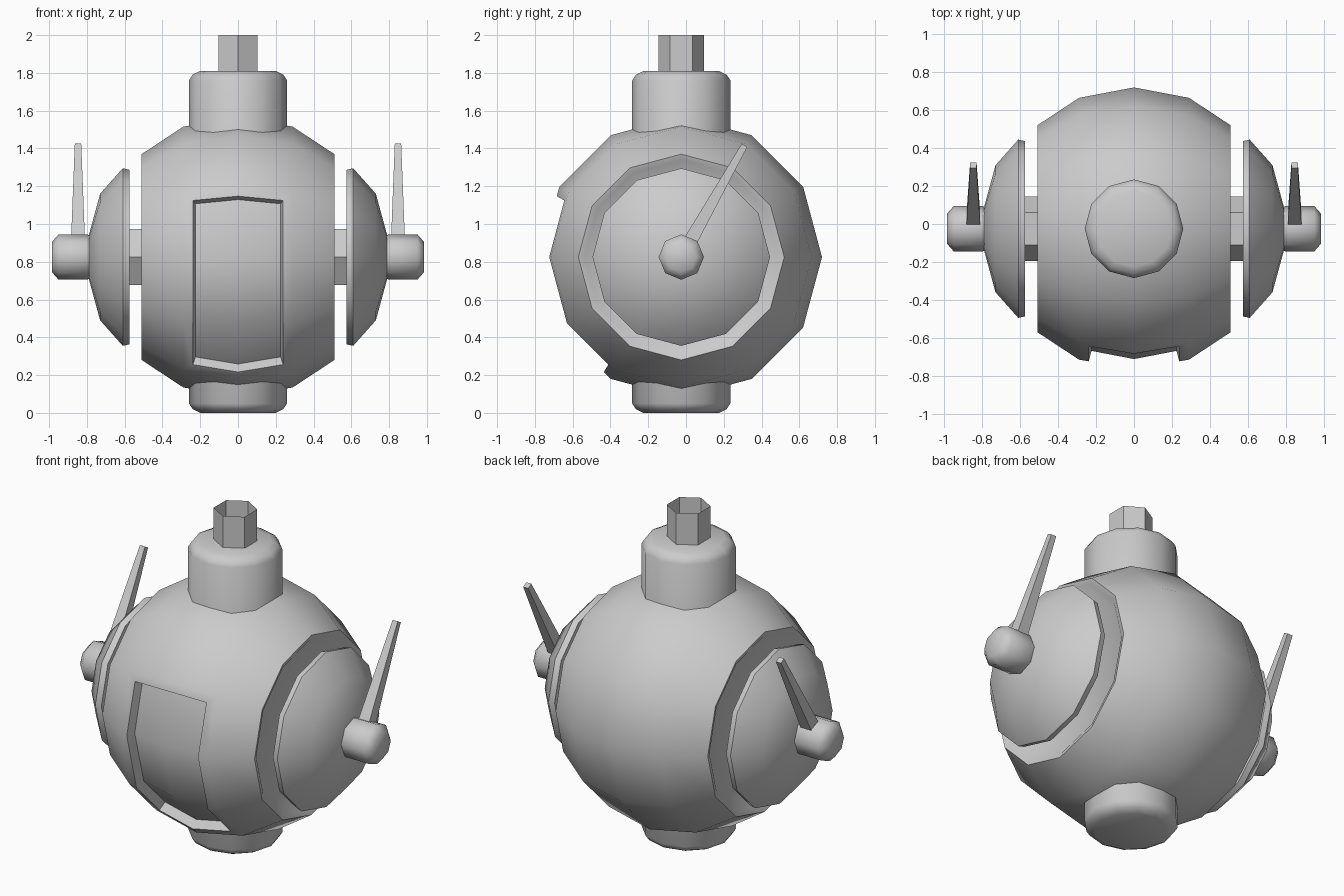
import bpy, bmesh, math
from mathutils import Vector, Matrix

if "Cube" in bpy.data.objects:
    bpy.data.objects.remove(bpy.data.objects["Cube"], do_unlink=True)

# Single flat colour
grey = bpy.data.materials.new("plain_grey")
grey.use_nodes = True
colour = (0.6, 0.6, 0.6, 1)
grey.diffuse_color = colour
grey.node_tree.nodes["Principled BSDF"].inputs["Base Color"].default_value = colour

AXIS = Vector((0, -0.025, 0.825))  # centre of the round body


def finish(name, bm, smooth=True):
    mesh = bpy.data.meshes.new(name)
    bm.to_mesh(mesh)
    bm.free()
    mesh.materials.append(grey)
    obj = bpy.data.objects.new(name, mesh)
    bpy.context.collection.objects.link(obj)
    if smooth:
        bpy.ops.object.select_all(action='DESELECT')
        obj.select_set(True)
        bpy.context.view_layer.objects.active = obj
        bpy.ops.object.shade_smooth_by_angle(angle=math.radians(48))
    return obj


def lathe(profile, sides, along_x=True, caps=True):
    """Revolve (distance, radius) pairs round the x or z axis through the body centre."""
    bm = bmesh.new()
    rings = []
    for d, r in profile:
        ring = []
        for i in range(sides):
            a = math.tau * i / sides
            u, v = r * math.cos(a), r * math.sin(a)
            p = (d, AXIS.y + u, AXIS.z + v) if along_x else (v, AXIS.y + u, d)
            ring.append(bm.verts.new(p))
        rings.append(ring)
    for a, b in zip(rings, rings[1:]):
        for i in range(sides):
            j = (i + 1) % sides
            bm.faces.new((a[i], a[j], b[j], b[i]))
    if caps:
        bm.faces.new(rings[0])
        bm.faces.new(rings[-1])
    bmesh.ops.recalc_face_normals(bm, faces=bm.faces)
    return bm


# Round body with a recessed socket on each side
half = [(0.46, 0.46), (0.50, 0.515), (0.51, 0.545), (0.29, 0.69)]
profile = [(-x, r) for x, r in half] + [(0, 0.745)] + half[::-1]
bm = lathe(profile, 12)

# Recessed front hatch, from 30 degrees above to 60 degrees below the middle
hatch = []
for f in bm.faces:
    c = f.calc_center_median() - AXIS
    angle = math.degrees(math.atan2(c.z, -c.y))
    if abs(c.x) < 0.2 and c.y < 0 and -60 < angle < 30 and len(f.verts) == 4:
        hatch.append(f)
for thickness, depth in ((0.052, 0), (0.004, -0.055)):
    bmesh.ops.inset_region(bm, faces=hatch, thickness=thickness, depth=depth,
                           use_even_offset=True, use_boundary=True)
finish("body", bm)

# Upright core showing as neck and foot, with bevelled ends
core = [(0, 0.2), (0.02, 0.24), (0.05, 0.26), (1.76, 0.26), (1.79, 0.24), (1.81, 0.2)]
finish("neck_and_foot", lathe(core, 12, along_x=False))

# Open hexagonal pipe on top
finish("top_pipe", lathe([(1.78, 0.12), (2.0, 0.12)], 6, along_x=False, caps=False))

# Side fittings
for side, s in (("left", 1), ("right", -1)):
    def part(points, sides):
        return lathe([(s * x, r) for x, r in points], sides)

    finish(side + "_axle", part([(0.4, 0.17), (0.6, 0.17)], 6))
    finish(side + "_dome",
           part([(0.575, 0.462), (0.61, 0.47), (0.73, 0.335), (0.79, 0.115)], 12))
    finish(side + "_knob",
           part([(0.75, 0.1), (0.80, 0.12), (0.95, 0.12), (0.985, 0.08)], 8))

    # Tapered square antenna leaning back
    bm = bmesh.new()
    bmesh.ops.create_cone(bm, cap_ends=True, segments=4, radius1=0.054, radius2=0.024,
                          depth=0.64, matrix=Matrix.Translation((0, 0, 0.36))
                          @ Matrix.Rotation(math.pi / 4, 4, 'Z'))
    bm.transform(Matrix.Translation((s * 0.847, AXIS.y, AXIS.z))
                 @ Matrix.Rotation(math.radians(-29.5), 4, 'X'))
    finish(side + "_antenna", bm, smooth=False)
